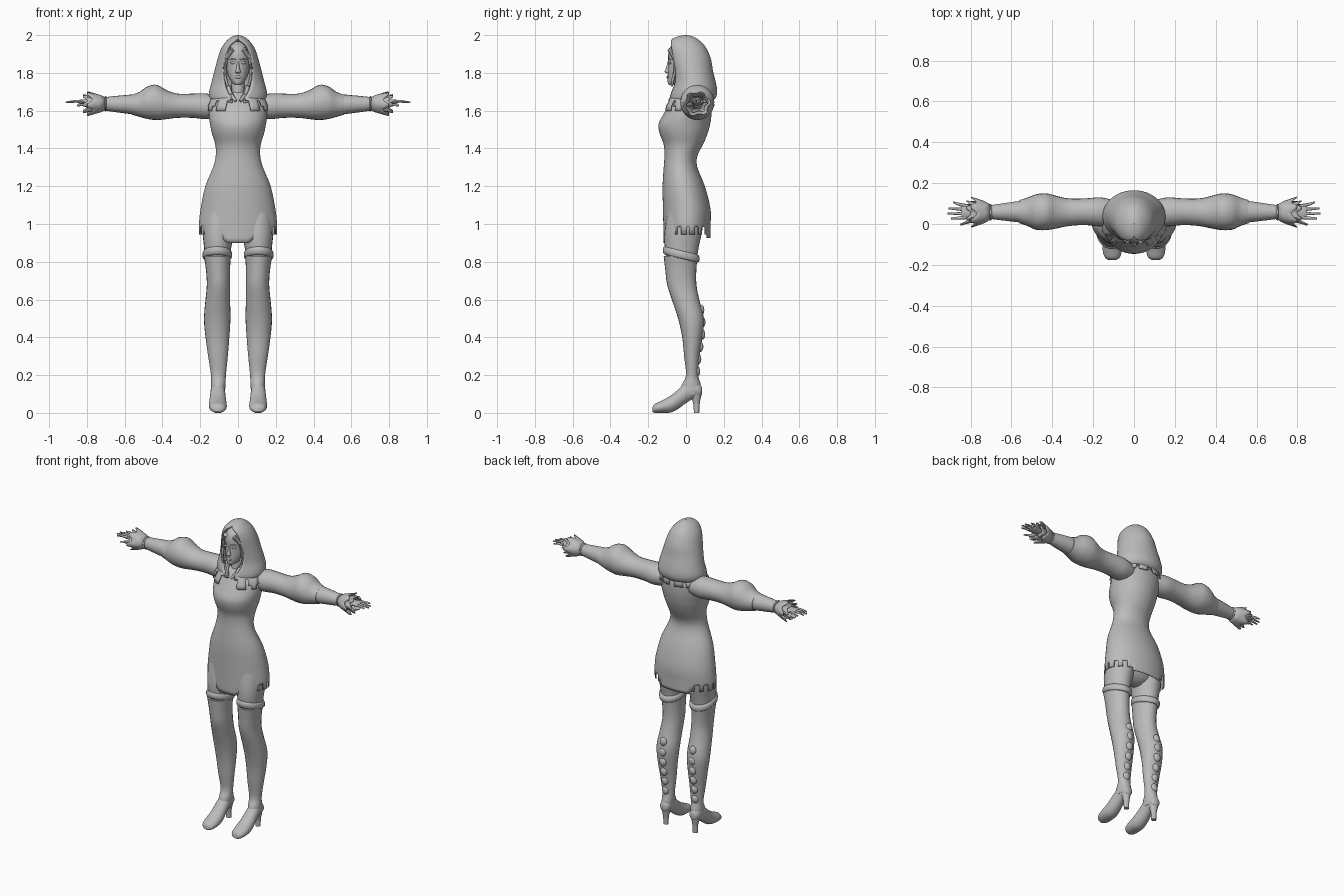
import bpy, bmesh, math
from mathutils import Vector

mat = bpy.data.materials.new("plain grey")
mat.diffuse_color = (0.5, 0.5, 0.5, 1)


def finish(name, bm, mirror=False, thick=0, angle=45):
    bmesh.ops.recalc_face_normals(bm, faces=bm.faces)
    me = bpy.data.meshes.new(name)
    bm.to_mesh(me)
    bm.free()
    ob = bpy.data.objects.new(name, me)
    bpy.context.collection.objects.link(ob)
    me.materials.append(mat)
    bpy.context.view_layer.objects.active = ob
    ob.select_set(True)
    bpy.ops.object.shade_smooth_by_angle(angle=math.radians(angle))
    ob.select_set(False)
    if thick:
        m = ob.modifiers.new("thickness", 'SOLIDIFY')
        m.thickness = thick
    if mirror:
        ob.modifiers.new("mirror", 'MIRROR')
    return ob


def dense(rows, k):
    """Smooth spline through the rows of numbers, k steps per span."""
    out = []
    for i in range(len(rows) - 1):
        p = [rows[max(i - 1, 0)], rows[i], rows[i + 1], rows[min(i + 2, len(rows) - 1)]]
        for j in range(k):
            t = j / k
            out.append([b + .5 * t * (c - a + t * (2*a - 5*b + 4*c - d + t * (3*(b - c) + d - a)))
                        for a, b, c, d in zip(*p)])
    return out + [list(rows[-1])]


def skin(rings, closed=True, caps=True):
    bm = bmesh.new()
    vs = [[bm.verts.new(p) for p in r] for r in rings]
    n = len(vs[0])
    for a, b in zip(vs, vs[1:]):
        for i in range(n if closed else n - 1):
            j = (i + 1) % n
            bm.faces.new((a[i], a[j], b[j], b[i]))
    if caps:
        bm.faces.new(vs[0])
        bm.faces.new(vs[-1])
    return bm


def loft(axis, rows, n=24, k=3, caps=True):
    """Rows: position along axis, then low/high limits of the two other axes."""
    rings = []
    for t, a0, a1, b0, b1 in (dense(rows, k) if k > 1 else rows):
        ring = []
        for i in range(n):
            w = 2 * math.pi * i / n
            a = (a0 + a1) / 2 + (a1 - a0) / 2 * math.sin(w)
            b = (b0 + b1) / 2 - (b1 - b0) / 2 * math.cos(w)
            ring.append({'x': (t, a, b), 'y': (a, t, b), 'z': (a, b, t)}[axis])
        rings.append(ring)
    return skin(rings, caps=caps)


def ball(name, c, s, mirror=False):
    bm = bmesh.new()
    bmesh.ops.create_uvsphere(bm, u_segments=14, v_segments=8, radius=1)
    for v in bm.verts:
        v.co = Vector((v.co.x * s[0] + c[0], v.co.y * s[1] + c[1], v.co.z * s[2] + c[2]))
    return finish(name, bm, mirror)


# Dress body: z, half width, front, back
body = [(1.0, .207, -.12, .13), (1.08, .198, -.122, .13), (1.2, .173, -.124, .10),
        (1.3, .132, -.118, .06), (1.36, .118, -.114, .06), (1.42, .12, -.118, .09),
        (1.48, .138, -.14, .115), (1.53, .148, -.145, .128), (1.58, .155, -.12, .135),
        (1.64, .15, -.085, .135), (1.68, .11, -.06, .115), (1.70, .05, -.04, .06)]
hem = [(.9, .205, -.118, .128), (.925, .206, -.119, .129), (.945, .207, -.12, .13), (.985, .207, -.12, .13)]
rows = [(z, -w, w, f, b) for z, w, f, b in hem + dense(body, 3)]
bm = loft('z', rows, n=72, k=1, caps=False)
dead = []
for f in bm.faces:
    c = f.calc_center_median()
    if c.z < .985:
        step = int(math.degrees(math.atan2(abs(c.x), -c.y * 1.6)) / 7)
        low = (.985 if step % 3 == 1 else .945)
        if abs(c.x) < .1:
            low = .9 if c.y < 0 else .925
        if c.z < low:
            dead.append(f)
bmesh.ops.delete(bm, geom=dead, context='FACES')
for v in bm.verts:  # slanted corners of the front flap
    if v.co.z < .94 and v.co.y < 0:
        v.co.z = min(.942, v.co.z + max(0, abs(v.co.x) - .06))
finish("dress", bm, thick=.004)
ball("hips", (0, .0, 1.02), (.17, .09, .11))

# Legs
finish("thigh", loft('z', [(.80, .045, .175, -.1, .055), (.88, .035, .18, -.113, .068),
                           (.96, .02, .188, -.113, .085), (1.06, .012, .185, -.10, .1)]), True)
finish("boot_shaft", loft('z', [
    (.10, .07, .143, -.03, .075), (.15, .066, .143, -.022, .078), (.2, .064, .143, 0, .065),
    (.3, .054, .158, -.01, .072), (.4, .046, .172, -.02, .087), (.5, .040, .180, -.042, .095),
    (.6, .042, .172, -.075, .07), (.68, .042, .165, -.1, .055), (.76, .042, .17, -.11, .055),
    (.83, .038, .181, -.118, .062)]), True)
# Slanted top band of the boot
bm = loft('z', [(.82, .04, .18, -.112, .06), (.828, .032, .187, -.121, .07), (.852, .032, .187, -.122, .071),
                (.862, .04, .18, -.114, .063)], n=28, k=2)
for v in bm.verts:
    v.co.z += .01 - .24 * (v.co.y + .08)
finish("boot_cuff", bm, True)
finish("boot_foot", loft('y', [
    (-.177, .09, .122, .006, .03), (-.165, .07, .142, 0, .048), (-.13, .06, .153, 0, .064),
    (-.08, .06, .153, .002, .092), (-.04, .064, .15, .022, .125), (0, .068, .146, .052, .16),
    (.04, .07, .143, .075, .17), (.075, .078, .135, .085, .15), (.085, .095, .118, .1, .13)]), True)
finish("boot_heel", loft('z', [(0, .09, .122, .042, .07), (.05, .088, .124, .038, .073),
                               (.09, .08, .133, .025, .08), (.13, .074, .139, .01, .084)], n=14), True)
for i in range(6):  # puffed gathers up the back of the boot
    z = .22 + i * .065
    y = (.058, .064, .075, .085, .086, .08)[i]
    ball("boot_gather", (.107, y, z), (.024, .017, .028), True)

# Arms
finish("sleeve", loft('x', [
    (.08, 0, .11, 1.57, 1.67), (.16, -.012, .13, 1.555, 1.69), (.24, -.005, .125, 1.562, 1.69),
    (.32, -.01, .125, 1.562, 1.69), (.38, -.022, .138, 1.555, 1.71), (.43, -.03, .15, 1.55, 1.737),
    (.48, -.028, .145, 1.556, 1.728), (.52, -.01, .13, 1.567, 1.70), (.56, .003, .117, 1.578, 1.685)]), True)
finish("forearm", loft('x', [(.5, .0, .118, 1.57, 1.69), (.57, .008, .112, 1.582, 1.685),
                             (.7, .024, .093, 1.6, 1.672), (.77, .035, .085, 1.62, 1.66)], n=18), True)


def frill(name, x0, x1, r0, r1, jag):
    """Flared wrist ruffle with a zigzag rim."""
    rings = []
    for t in (0, .35, .7, 1):
        ring = []
        for i in range(24):
            a = 2 * math.pi * i / 24
            up = (1 if i % 4 < 2 else -1) * t
            r = r0 + (r1 - r0) * t ** .7 + .006 * up
            ring.append((x0 + (x1 - x0) * t + jag * up, .058 + r * math.cos(a), 1.637 + r * .9 * math.sin(a)))
        rings.append(ring)
    finish(name, skin(rings, caps=False), True, .004, 30)


frill("cuff_outer", .70, .785, .036, .07, .012)
frill("cuff_inner", .73, .81, .032, .052, .01)
ball("cuff_band", (.702, .058, 1.637), (.012, .041, .041), True)
finish("palm", loft('x', [(.75, .036, .08, 1.622, 1.658), (.79, .028, .09, 1.628, 1.66),
                          (.83, .024, .098, 1.634, 1.66), (.845, .03, .094, 1.64, 1.656)], n=14), True)


def tube(name, pts, r, mirror=True):
    """Tapered rod along a path of points."""
    rings = []
    for i, p in enumerate(pts):
        d = Vector(pts[min(i + 1, len(pts) - 1)]) - Vector(pts[max(i - 1, 0)])
        q = d.to_track_quat('Z', 'Y')
        s = r * (1 - .55 * i / (len(pts) - 1))
        rings.append([Vector(p) + q @ Vector((s * math.cos(a), s * math.sin(a), 0))
                      for a in [math.pi * j / 4 for j in range(8)]])
    finish(name, skin(rings), mirror)


for y, spread, tip in ((.032, -.005, .895), (.051, 0, .912), (.07, .006, .908), (.089, .018, .885)):
    tube("finger", [(.825, y, 1.648), (.86, y + spread / 2, 1.650), (tip, y + spread, 1.644)], .0095)
tube("thumb", [(.78, .04, 1.638), (.81, .012, 1.632), (.85, -.004, 1.628)], .011)

# Head and neck
finish("head", loft('z', [
    (1.735, -.012, .012, -.088, -.05), (1.745, -.028, .028, -.096, -.01), (1.77, -.045, .045, -.098, .03),
    (1.80, -.057, .057, -.096, .06), (1.85, -.066, .066, -.094, .09), (1.90, -.066, .066, -.094, .09),
    (1.94, -.05, .05, -.08, .07), (1.965, -.02, .02, -.04, .03)]), False)
finish("neck", loft('z', [(1.62, -.06, .06, -.06, .07), (1.68, -.038, .038, -.048, .045),
                          (1.77, -.036, .036, -.04, .04)], n=18))
finish("nose", loft('z', [(1.797, -.009, .009, -.1, -.08), (1.806, -.014, .014, -.113, -.08),
                          (1.825, -.009, .009, -.106, -.08), (1.86, -.006, .006, -.097, -.08)], n=12))
ball("lips", (0, -.096, 1.778), (.02, .007, .008))
ball("eye", (.027, -.084, 1.853), (.014, .008, .007), True)
tube("eyebrow", [(.01, -.092, 1.869), (.028, -.088, 1.875), (.046, -.074, 1.869)], .004)
tube("hair_lock", [(.03, -.085, 1.925), (.062, -.06, 1.88), (.07, -.055, 1.82),
                   (.066, -.068, 1.77), (.055, -.075, 1.73)], .014)
tube("collar_point", [(.05, -.03, 1.725), (.04, -.062, 1.69), (.012, -.088, 1.65)], .017)


def drape(rows, n, k):
    """Open rings: z, half width, front, back, half width of the front gap."""
    rings = []
    for z, rx, f, b, gap in dense(rows, k):
        a0 = math.asin(min(.95, max(0, gap) / rx))
        ring = []
        for i in range(n + 1):
            a = a0 + (2 * math.pi - 2 * a0) * i / n
            ring.append((rx * math.sin(a), (f + b) / 2 - (b - f) / 2 * math.cos(a), z))
        rings.append(ring)
    return skin(rings, closed=False, caps=False)


# Hood, curling under at the neck
bm = drape([(1.64, .125, -.085, .125, .03), (1.665, .15, -.09, .155, .035), (1.70, .153, -.085, .165, .055),
            (1.75, .14, -.075, .158, .072), (1.81, .125, -.08, .143, .075), (1.87, .109, -.094, .133, .072),
            (1.92, .093, -.1, .113, .06), (1.955, .073, -.095, .09, .04), (1.982, .047, -.07, .057, .004),
            (1.995, .024, -.035, .03, 0), (2.0, .002, -.002, .002, 0)], 40, 3)
bmesh.ops.remove_doubles(bm, verts=bm.verts, dist=.0008)
finish("hood", bm, thick=.012, angle=60)

# Shoulder cape with square tabs
bm = drape([(1.60, .168, -.122, .152, .05), (1.625, .164, -.116, .152, .045), (1.655, .15, -.098, .148, .04),
            (1.69, .12, -.08, .13, .035)], 48, 1)
dead = []
for f in bm.faces:
    c = f.calc_center_median()
    i = int(math.degrees(math.atan2(abs(c.x), .015 - c.y)) / 7.5)
    if (c.z < 1.625 and c.y > -.03) or (c.z < 1.652 and i % 4 == 3):
        dead.append(f)
bmesh.ops.delete(bm, geom=dead, context='FACES')
finish("shoulder_cape", bm, thick=.006)
